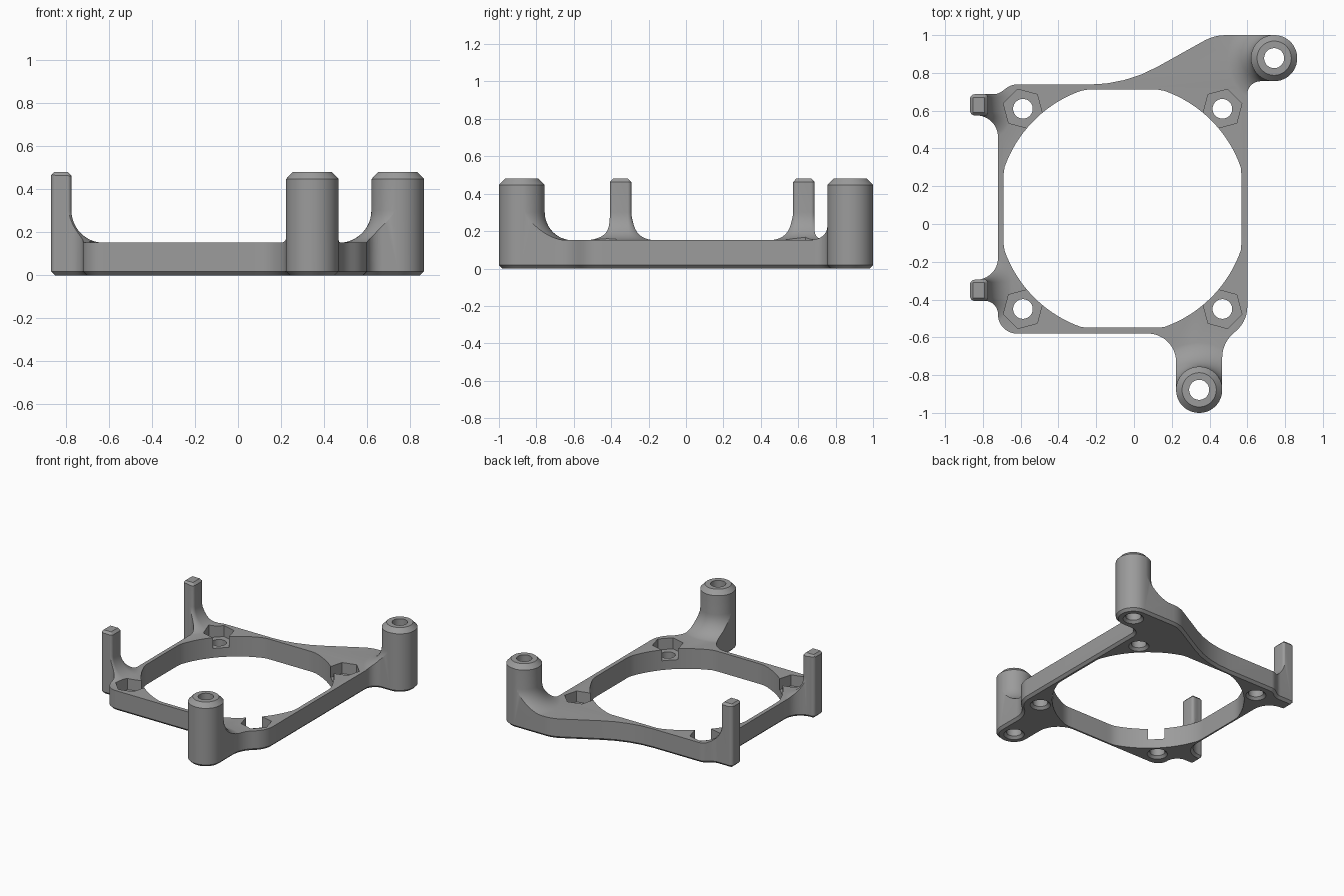
import bpy, bmesh, math
from mathutils import Vector

if "Cube" in bpy.data.objects:
    bpy.data.objects.remove(bpy.data.objects["Cube"])

PLATE_H, TOP_H, CHAMFER = 0.153, 0.48, 0.018
BOSSES = [(0.345, -0.878), (0.742, 0.878)]
PEGS = [(-0.822, 0.63), (-0.822, -0.35)]
CENTER = (-0.06, 0.08)

grey = bpy.data.materials.new("dark_grey_plastic")
grey.diffuse_color = (0.33, 0.33, 0.33, 1)
grey.use_nodes = True
grey.node_tree.nodes["Principled BSDF"].inputs["Base Color"].default_value = grey.diffuse_color


def loft(name, layers):
    """Closed solid through matching loops: [(z, [(x, y), ...]), ...]."""
    bm = bmesh.new()
    rings = [[bm.verts.new((x, y, z)) for x, y in pts] for z, pts in layers]
    n = len(rings[0])
    for a, b in zip(rings, rings[1:]):
        for i in range(n):
            j = (i + 1) % n
            bm.faces.new((a[i], a[j], b[j], b[i]))
    bm.faces.new(rings[0][::-1])
    bm.faces.new(rings[-1])
    me = bpy.data.meshes.new(name)
    bm.to_mesh(me)
    bm.free()
    me.materials.append(grey)
    ob = bpy.data.objects.new(name, me)
    bpy.context.collection.objects.link(ob)
    return ob


def combine(target, tool, operation):
    mod = target.modifiers.new("combine", 'BOOLEAN')
    mod.object, mod.operation, mod.solver = tool, operation, 'EXACT'
    bpy.context.view_layer.objects.active = target
    bpy.ops.object.modifier_apply(modifier=mod.name)
    bpy.data.objects.remove(tool)


def rounded_polygon(corners):
    """Counterclockwise polygon whose corners (x, y, radius) become arcs."""
    pts = []
    for i, (x, y, r) in enumerate(corners):
        p = Vector((x, y))
        a = (Vector(corners[i - 1][:2]) - p).normalized()
        b = (Vector(corners[(i + 1) % len(corners)][:2]) - p).normalized()
        half = a.angle(b) / 2
        c = p + (a + b).normalized() * r / math.sin(half)
        t = r / math.tan(half)
        va, vb = p + a * t - c, p + b * t - c
        sweep = math.pi - 2 * half
        sign = 1 if va.x * vb.y - va.y * vb.x > 0 else -1
        start = math.atan2(va.y, va.x)
        steps = max(4, round(sweep / math.radians(7.5)))
        for k in range(steps + 1):
            ang = start + sign * sweep * k / steps
            pts.append((c.x + r * math.cos(ang), c.y + r * math.sin(ang)))
    return pts


def inset(pts, d):
    """Move a counterclockwise loop inward by d."""
    out = []
    for i, p in enumerate(pts):
        p = Vector(p)
        e = (p - Vector(pts[i - 1])).normalized()
        f = (Vector(pts[(i + 1) % len(pts)]) - p).normalized()
        n = Vector((-e.y - f.y, e.x + f.x)).normalized()
        out.append(tuple(p + n * d / max(0.5, n.dot(Vector((-e.y, e.x))))))
    return out


def ring(c, r, n=48, turn=None, hx=0.0, hy=0.0):
    """Circle or rounded rectangle with core half sizes hx, hy."""
    pts = []
    turn = math.pi / n if turn is None else turn
    for k in range(n):
        a = turn + 2 * math.pi * k / n
        ca, sa = math.cos(a), math.sin(a)
        pts.append((c[0] + math.copysign(hx, ca) + r * ca,
                    c[1] + math.copysign(hy, sa) + r * sa))
    return pts


def post(name, c, r, chamfer, hx=0.0, hy=0.0):
    """Upright post with a concave flare at its foot and a chamfered top."""
    fillet, low = 0.15, PLATE_H - 0.002
    layers = [(-0.05, r + fillet)]
    for k in range(13):
        a = math.pi / 2 * k / 12
        layers.append((low + fillet * (1 - math.cos(a)), r + fillet * (1 - math.sin(a))))
    layers += [(TOP_H - chamfer, r), (TOP_H, r - chamfer * 0.95)]
    return loft(name, [(z, ring(c, q, 48, None, hx, hy)) for z, q in layers])


# Outline of the whole bracket seen from above, counterclockwise
outline = rounded_polygon([
    (-0.72, -0.58, 0.10), (0.223, -0.58, 0.15),
    (0.223, -1.0, 0.121), (0.467, -1.0, 0.121),
    (0.467, -0.63, 0.17), (0.6, -0.515, 0.17),
    (0.6, 0.756, 0.07), (0.864, 0.756, 0.121), (0.864, 1.0, 0.121),
    (0.425, 1.0, 0.23), (-0.045, 0.738, 0.75),
    (-0.65, 0.738, 0.08), (-0.72, 0.687, 0.08),
    (-0.868, 0.687, 0.025), (-0.868, 0.575, 0.025), (-0.72, 0.575, 0.115),
    (-0.72, -0.295, 0.115), (-0.868, -0.295, 0.025),
    (-0.868, -0.407, 0.025), (-0.72, -0.407, 0.07)])

# Flat plate plus the two round bosses and two pegs, still oversized
square = [(-1.3, -1.3), (1.3, -1.3), (1.3, 1.3), (-1.3, 1.3)]
bracket = loft("mounting_bracket", [(-0.1, square), (PLATE_H, square)])
for c in BOSSES:
    combine(bracket, post("boss", c, 0.123, 0.034), 'UNION')
for c in PEGS:
    combine(bracket, post("peg", c, 0.02, 0.018, 0.0285, 0.038), 'UNION')

# Trim everything to the outline, with a chamfer along the bottom edge
trim = loft("outline_trim", [(0, inset(outline, CHAMFER)), (CHAMFER, outline), (0.7, outline)])
combine(bracket, trim, 'INTERSECT')

# Large opening: a circle flattened on its four sides
opening = [(min(max(x, -0.69), 0.568), min(max(y, -0.549), 0.711))
           for x, y in ring(CENTER, 0.663, 120)]
combine(bracket, loft("opening_cutter", [(-0.2, opening), (0.7, opening)]), 'DIFFERENCE')


def drill(c, r):
    """Through hole with a countersunk bottom edge."""
    combine(bracket, loft("hole_cutter", [(-0.02, ring(c, r + 0.038)), (CHAMFER, ring(c, r)),
                                          (0.7, ring(c, r))]), 'DIFFERENCE')


# Corner screw holes with hexagonal nut pockets, one flat facing the opening
for sx in (-1, 1):
    for sy in (-1, 1):
        c = (CENTER[0] + sx * 0.528, CENTER[1] + sy * 0.53)
        pocket = ring(c, 0.107, 6, math.atan2(sy, sx) + math.pi / 6)
        combine(bracket, loft("nut_cutter", [(0.07, pocket), (0.7, pocket)]), 'DIFFERENCE')
        drill(c, 0.052)

# Bores through the bosses
for c in BOSSES:
    drill(c, 0.053)

# Smooth curved walls, keep edges sharp
bpy.ops.object.select_all(action='DESELECT')
bracket.select_set(True)
bpy.context.view_layer.objects.active = bracket
bpy.ops.object.shade_smooth_by_angle(angle=math.radians(25))
